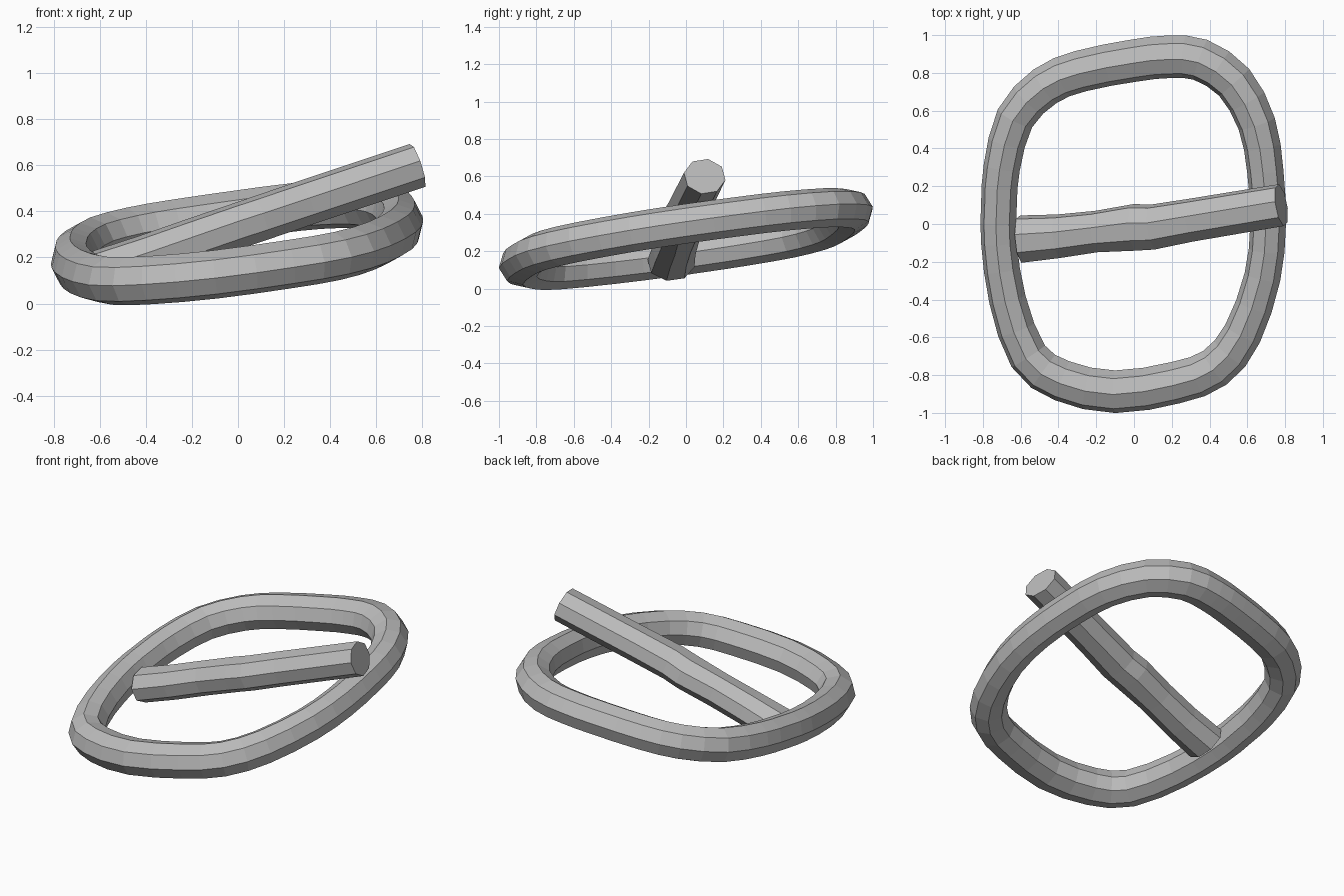
import bpy, bmesh, math
from mathutils import Vector

cube = bpy.data.objects.get("Cube")
if cube:
    bpy.data.objects.remove(cube)

metal = bpy.data.materials.new("grey metal")
metal.use_nodes = True
metal.diffuse_color = (0.5, 0.5, 0.5, 1)
metal.node_tree.nodes["Principled BSDF"].inputs["Base Color"].default_value = (0.5, 0.5, 0.5, 1)

SIDES = 8


def sweep(name, path, up, radii, closed, turn=0.0):
    """Sweep an eight-sided section along a path; radii are (sideways, upward)."""
    bm = bmesh.new()
    n = len(path)
    rings = []
    for i, p in enumerate(path):
        before = path[(i - 1) % n] if closed else path[max(i - 1, 0)]
        after = path[(i + 1) % n] if closed else path[min(i + 1, n - 1)]
        along = (after - before).normalized()
        side = along.cross(up).normalized()
        top = side.cross(along)
        w, h = radii[i]
        ring = []
        for k in range(SIDES):
            a = math.tau * k / SIDES + turn
            ring.append(bm.verts.new(p + side * w * math.cos(a) + top * h * math.sin(a)))
        rings.append(ring)
    for i in range(n if closed else n - 1):
        r, s = rings[i], rings[(i + 1) % n]
        for k in range(SIDES):
            m = (k + 1) % SIDES
            bm.faces.new((r[k], r[m], s[m], s[k]))
    if not closed:
        bm.faces.new(rings[0])
        bm.faces.new(rings[-1])
    bmesh.ops.recalc_face_normals(bm, faces=bm.faces)
    mesh = bpy.data.meshes.new(name)
    bm.to_mesh(mesh)
    bm.free()
    mesh.materials.append(metal)
    obj = bpy.data.objects.new(name, mesh)
    bpy.context.collection.objects.link(obj)
    return obj


def smooth_loop(points, steps):
    """Closed Catmull-Rom curve through the points."""
    out = []
    n = len(points)
    for i in range(n):
        a, b, c, d = (points[(i + j) % n] for j in (-1, 0, 1, 2))
        for s in range(steps):
            t = s / steps
            out.append(0.5 * (2 * b + (c - a) * t + (2 * a - 5 * b + 4 * c - d) * t * t
                              + (3 * b - a - 3 * c + d) * t ** 3))
    return out


# Buckle frame: an uneven rounded loop lying in a tilted plane
SLOPE_X, SLOPE_Y, CENTRE_Z = 0.117, 0.142, 0.264
outline = [(-.715, .1), (-.7, .3), (-.63, .56), (-.47, .73), (-.28, .81), (0, .865),
           (.18, .885), (.35, .87), (.53, .75), (.65, .53), (.695, .28), (.71, 0),
           (.68, -.28), (.575, -.58), (.43, -.76), (.22, -.84), (-.1, -.888),
           (-.38, -.83), (-.56, -.7), (-.67, -.4), (-.715, -.1)]
loop = smooth_loop([Vector((x, y, CENTRE_Z + SLOPE_X * x + SLOPE_Y * y)) for x, y in outline], 2)
plane_up = Vector((-SLOPE_X, -SLOPE_Y, 1)).normalized()
sweep("buckle_frame", loop, plane_up,
      [(.095 + .024 * p.y ** 2, .106) for p in loop], True)

# Buckle pin: a slightly bent bar resting across the frame
bar = [(-.6, -.08, .135), (-.4, -.065, .2), (-.2, -.04, .27), (0, -.018, .338),
       (.1, -.016, .372), (.3, .02, .44), (.78, .1, .6)]
widths = [.128, .118, .112, .126, .122, .116, .114]
sweep("buckle_pin", [Vector(p) for p in bar], Vector((0, 0, 1)),
      [(w, .1) for w in widths], False, math.radians(12))
